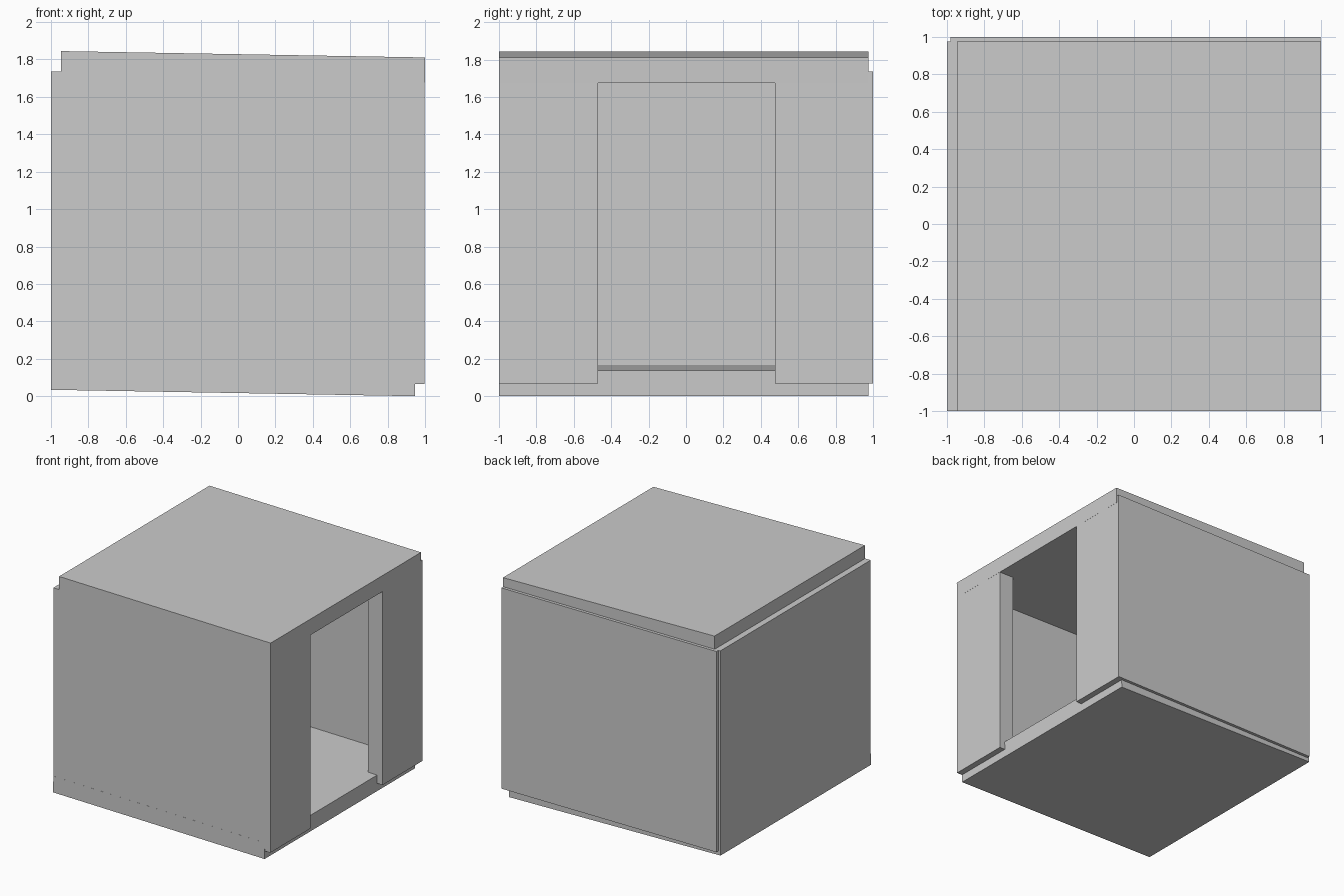
import bpy, math

if "Cube" in bpy.data.objects:
    bpy.data.objects.remove(bpy.data.objects["Cube"])

T = 0.135                 # panel thickness
BOTTOM, TOP = 0.067, 1.735  # wall heights


def box(name, x, y, z, tilt=0.0):
    """Box from (min, max) ranges, optionally tilted about its own y axis."""
    bpy.ops.mesh.primitive_cube_add(
        size=1, location=[(r[0] + r[1]) / 2 for r in (x, y, z)])
    ob = bpy.context.object
    ob.name = name
    ob.scale = [r[1] - r[0] for r in (x, y, z)]
    bpy.ops.object.transform_apply(location=False, rotation=False, scale=True)
    ob.rotation_euler.y = tilt
    return ob


# Floor and roof slabs, both leaning one degree down towards the doorway
L, D, LEAN = 1.945, (-1.0, 0.975), math.radians(1)
for name, cx, cz in (("floor_slab", -0.0265, 0.0855), ("roof_slab", 0.0265, 1.7595)):
    box(name, (cx - L / 2, cx + L / 2), D, (cz - T / 2, cz + T / 2), LEAN)

# Solid walls
Z = (BOTTOM, TOP)
box("left_wall", (-0.998, -0.998 + T), (-0.999, 0.975), Z)
box("front_wall", (-0.99, 0.99), (-0.9995, -1 + T), Z)
box("back_wall", (-0.98, 0.993), (1 - T, 1.0), Z)

# Doorway side panels, leaving a full-height opening between them
for name, y in (("door_panel_front", (-0.999, -0.47)), ("door_panel_back", (0.475, 0.999))):
    box(name, (0.997 - T, 0.997), y, Z)

# Thin window pane on the inside of the back wall
box("window_pane", (-0.27, 0.27), (1 - T - 0.003, 1 - T + 0.002), (0.79, 1.33))
